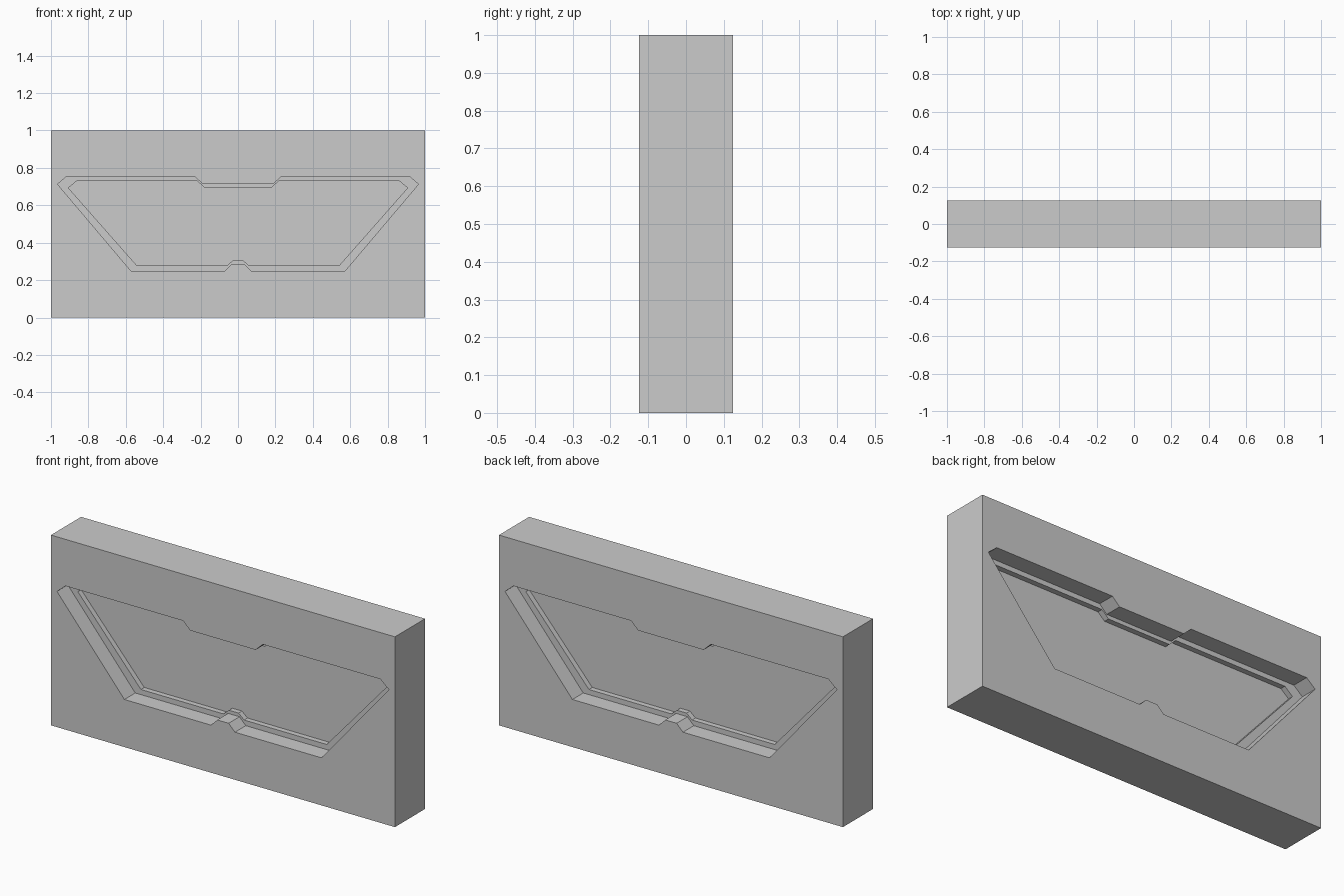
import bpy, bmesh

if "Cube" in bpy.data.objects:
    bpy.data.objects.remove(bpy.data.objects["Cube"])

HALF_DEPTH = 0.125

# Right halves of the stepped panel outlines (x, z), top centre to bottom centre
OUTER = [(0.19, 0.715), (0.232, 0.755), (0.915, 0.755), (0.965, 0.713),
         (0.573, 0.25), (0.07, 0.25), (0.033, 0.287)]
INNER = [(0.18, 0.695), (0.218, 0.73), (0.862, 0.73), (0.907, 0.693),
         (0.54, 0.277), (0.06, 0.277), (0.028, 0.305)]


def prism(name, half_outline, y0, y1):
    """Mirror a half outline across x = 0 and extrude it along y."""
    outline = half_outline + [(-x, z) for x, z in reversed(half_outline)]
    bm = bmesh.new()
    face = bm.faces.new([bm.verts.new((x, y0, z)) for x, z in outline])
    ext = bmesh.ops.extrude_face_region(bm, geom=[face])
    moved = [v for v in ext["geom"] if isinstance(v, bmesh.types.BMVert)]
    bmesh.ops.translate(bm, verts=moved, vec=(0, y1 - y0, 0))
    bmesh.ops.recalc_face_normals(bm, faces=bm.faces)
    mesh = bpy.data.meshes.new(name)
    bm.to_mesh(mesh)
    bm.free()
    obj = bpy.data.objects.new(name, mesh)
    bpy.context.collection.objects.link(obj)
    return obj


# Main slab
slab = prism("wall_slab", [(1, 1), (1, 0)], -HALF_DEPTH, HALF_DEPTH)
bpy.context.view_layer.objects.active = slab

# Two-step recess, cut into the front and the back
for side in (-1, 1):
    for outline, depth in ((OUTER, 0.09), (INNER, 0.118)):
        cutter = prism("recess_cutter", outline, side * (HALF_DEPTH + 0.1),
                       side * (HALF_DEPTH - depth))
        cutter.hide_render = True
        cut = slab.modifiers.new("recess", "BOOLEAN")
        cut.operation = "DIFFERENCE"
        cut.solver = "EXACT"
        cut.object = cutter
        bpy.ops.object.modifier_apply(modifier=cut.name)
        bpy.data.objects.remove(cutter)
